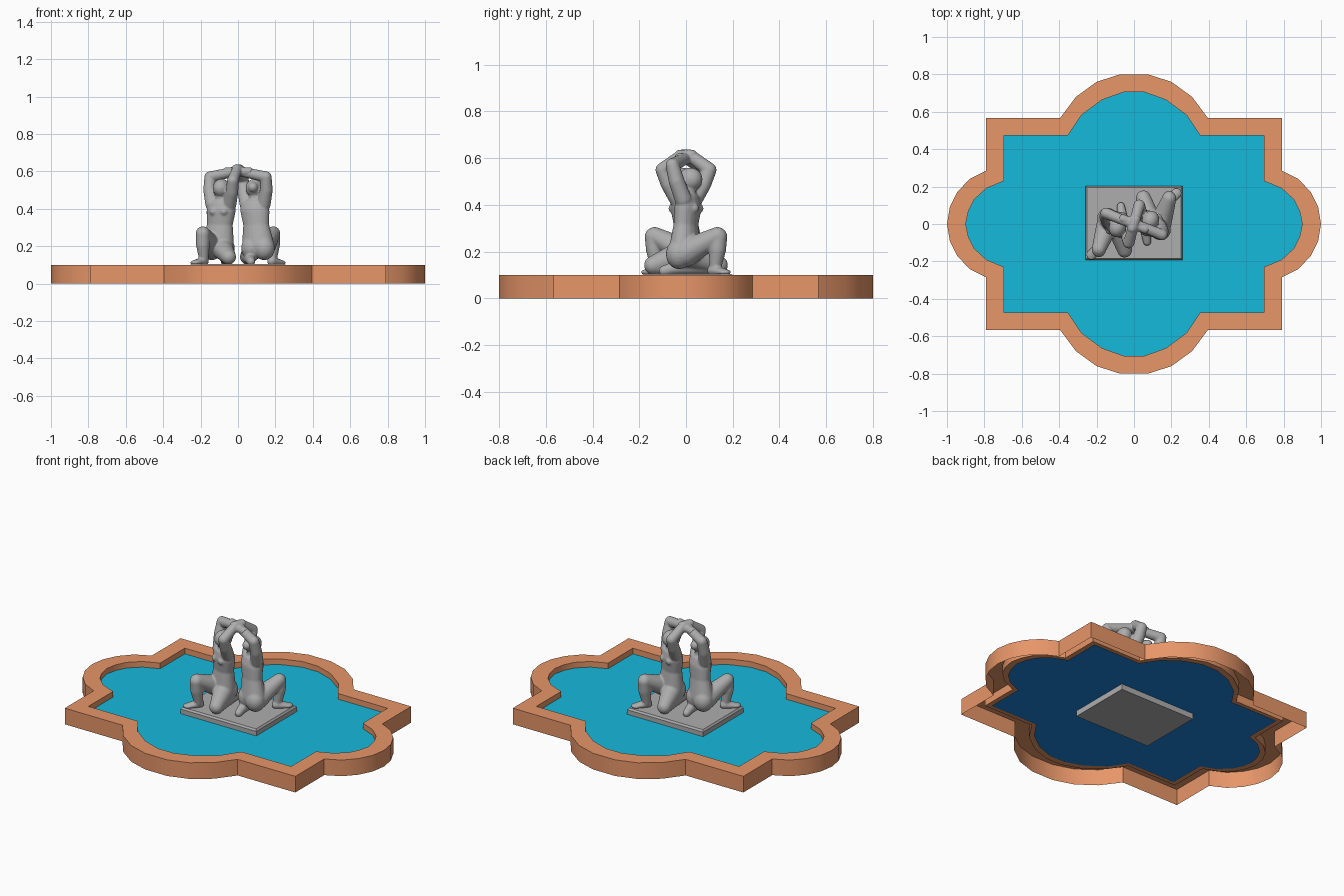
import bpy, bmesh, math
from mathutils import Matrix

if "Cube" in bpy.data.objects:
    bpy.data.objects.remove(bpy.data.objects["Cube"])


def material(name, rgb):
    m = bpy.data.materials.new(name)
    m.diffuse_color = (*rgb, 1)
    m.use_nodes = True
    m.node_tree.nodes["Principled BSDF"].inputs["Base Color"].default_value = m.diffuse_color
    return m


TERRACOTTA = material("terracotta", (0.80, 0.305, 0.14))
WATER = material("water_teal", (0.008, 0.49, 0.72))
FLOOR = material("floor_blue", (0.01, 0.22, 0.70))
STONE = material("grey_stone", (0.42, 0.42, 0.42))


def finish(bm, name, mat):
    mesh = bpy.data.meshes.new(name)
    bm.to_mesh(mesh)
    bm.free()
    mesh.materials.append(mat)
    ob = bpy.data.objects.new(name, mesh)
    bpy.context.collection.objects.link(ob)
    return ob


def full_outline(quarter):
    """Mirror a quarter outline (starting on the x axis) to a closed loop."""
    half = (quarter + [(-x, y) for x, y in reversed(quarter)])[:-1]
    return half + [(-x, -y) for x, y in half]


def stack(name, rings, mat, cap_low=False, cap_high=False):
    """Skin a list of (outline, z) rings."""
    bm = bmesh.new()
    loops = [[bm.verts.new((x, y, z)) for x, y in pts] for pts, z in rings]
    for a, b in zip(loops, loops[1:]):
        n = len(a)
        for i in range(n):
            j = (i + 1) % n
            bm.faces.new((a[i], a[j], b[j], b[i]))
    if cap_low:
        bm.faces.new(loops[0][::-1])
    if cap_high:
        bm.faces.new(loops[-1])
    return finish(bm, name, mat)


# Pool rim with rounded lobes, water and floor
outer = full_outline([(1, 0), (0.985, 0.09), (0.945, 0.17), (0.88, 0.24), (0.79, 0.285),
                      (0.79, 0.567), (0.395, 0.567), (0.31, 0.68), (0.2, 0.76), (0.075, 0.8)])
inner = full_outline([(0.9, 0), (0.885, 0.07), (0.855, 0.13), (0.79, 0.19), (0.695, 0.23),
                      (0.695, 0.472), (0.355, 0.472), (0.28, 0.583), (0.17, 0.664), (0.055, 0.705)])
ledge = [(x * 0.955, y * 0.945) for x, y in inner]
rim = stack("pool_rim", [(outer, 0), (outer, 0.1), (inner, 0.1), (inner, 0.05), (ledge, 0.05)], TERRACOTTA)
rim.data.shade_smooth()
rim.data.set_sharp_from_angle(angle=math.radians(38))
stack("water", [(inner, 0.065)], WATER, cap_high=True)
stack("pool_floor", [(inner, 0.055)], FLOOR, cap_low=True)


# Statue plinth with a small stepped edge
def rect(inset):
    a, b = 0.26 - inset, 0.198 - inset
    return [(-a, -b + 0.006), (a, -b + 0.006), (a, b + 0.006), (-a, b + 0.006)]


stack("plinth", [(rect(0), 0.02), (rect(0), 0.093), (rect(0.008), 0.104)], STONE, True, True)


# Statue: two crouching figures, back to back, built from hulls and fused
def blob(bm, sections, yaw=0.0):
    """Convex hulls through consecutive ellipsoids (centre, radii)."""
    balls = []
    for c, r in sections:
        r = (r, r, r) if isinstance(r, float) else r
        balls.append(Matrix.Translation(c) @ Matrix.Rotation(yaw, 4, 'Z') @ Matrix.Diagonal((*r, 1)))
    pairs = list(zip(balls, balls[1:])) or [(balls[0],)]
    for pair in pairs:
        part = bmesh.new()
        for m in pair:
            bmesh.ops.create_uvsphere(part, u_segments=18, v_segments=12, radius=1, matrix=m)
        if len(pair) > 1:
            res = bmesh.ops.convex_hull(part, input=part.verts[:])
            junk = {g for k in ("geom_interior", "geom_unused") for g in res[k]
                    if isinstance(g, bmesh.types.BMVert)}
            bmesh.ops.delete(part, geom=list(junk), context='VERTS')
        tmp = bpy.data.meshes.new("tmp")
        part.to_mesh(tmp)
        part.free()
        bm.from_mesh(tmp)
        bpy.data.meshes.remove(tmp)


def figure(name, turn):
    bm = bmesh.new()
    yaw = math.radians(-22)
    # torso and pelvis
    blob(bm, [((0.108, -0.005, 0.205), (0.09, 0.066, 0.062)),
              ((0.097, 0.0, 0.315), (0.072, 0.05, 0.04)),
              ((0.09, 0.008, 0.39), (0.082, 0.054, 0.04)),
              ((0.09, 0.01, 0.428), (0.076, 0.044, 0.026))], yaw)
    for x, y in ((0.14, -0.03), (0.075, -0.01)):
        blob(bm, [((x, y, 0.19), (0.058, 0.056, 0.065))], yaw)
    for x, y in ((0.13, 0.033), (0.075, 0.052)):
        blob(bm, [((x, y, 0.385), 0.023)])
    # neck, head, hair knot
    blob(bm, [((0.09, 0.01, 0.43), 0.033), ((0.09, 0.015, 0.49), 0.03)])
    blob(bm, [((0.088, 0.018, 0.51), (0.046, 0.054, 0.05))], yaw)
    blob(bm, [((0.08, -0.025, 0.515), 0.027)])
    # raised outer leg and foot
    blob(bm, [((0.14, 0.0, 0.195), 0.06), ((0.188, 0.135, 0.268), 0.038)])
    blob(bm, [((0.188, 0.14, 0.265), 0.037), ((0.188, 0.135, 0.21), 0.037),
              ((0.183, 0.125, 0.13), 0.025)])
    blob(bm, [((0.18, 0.115, 0.12), 0.025), ((0.228, 0.165, 0.112), (0.028, 0.028, 0.013))])
    # kneeling inner leg and foot
    blob(bm, [((0.085, 0.015, 0.19), 0.06), ((0.05, 0.14, 0.142), 0.04)])
    blob(bm, [((0.05, 0.14, 0.138), 0.037), ((0.06, 0.06, 0.14), 0.038),
              ((0.065, -0.05, 0.13), 0.028), ((0.07, -0.095, 0.118), 0.022)])
    # outer arm, inner arm, hands joined overhead
    blob(bm, [((0.138, -0.012, 0.425), 0.037), ((0.152, -0.04, 0.5), 0.034),
              ((0.15, -0.058, 0.57), 0.03), ((0.02, -0.005, 0.598), 0.026),
              ((-0.06, 0.028, 0.598), 0.024)])
    blob(bm, [((0.045, 0.035, 0.425), 0.037), ((0.032, 0.075, 0.49), 0.034),
              ((0.028, 0.1, 0.55), 0.031), ((0.005, 0.02, 0.61), 0.027),
              ((-0.01, -0.025, 0.612), 0.025)])
    bm.transform(Matrix.Rotation(turn, 4, 'Z'))
    ob = finish(bm, name, STONE)
    remesh = ob.modifiers.new("fuse", 'REMESH')
    remesh.mode = 'VOXEL'
    remesh.voxel_size = 0.005
    remesh.use_smooth_shade = True
    smooth = ob.modifiers.new("soften", 'SMOOTH')
    smooth.factor = 0.5
    smooth.iterations = 6
    return ob


figure("crouching_figure_right", 0)
figure("crouching_figure_left", math.pi)
